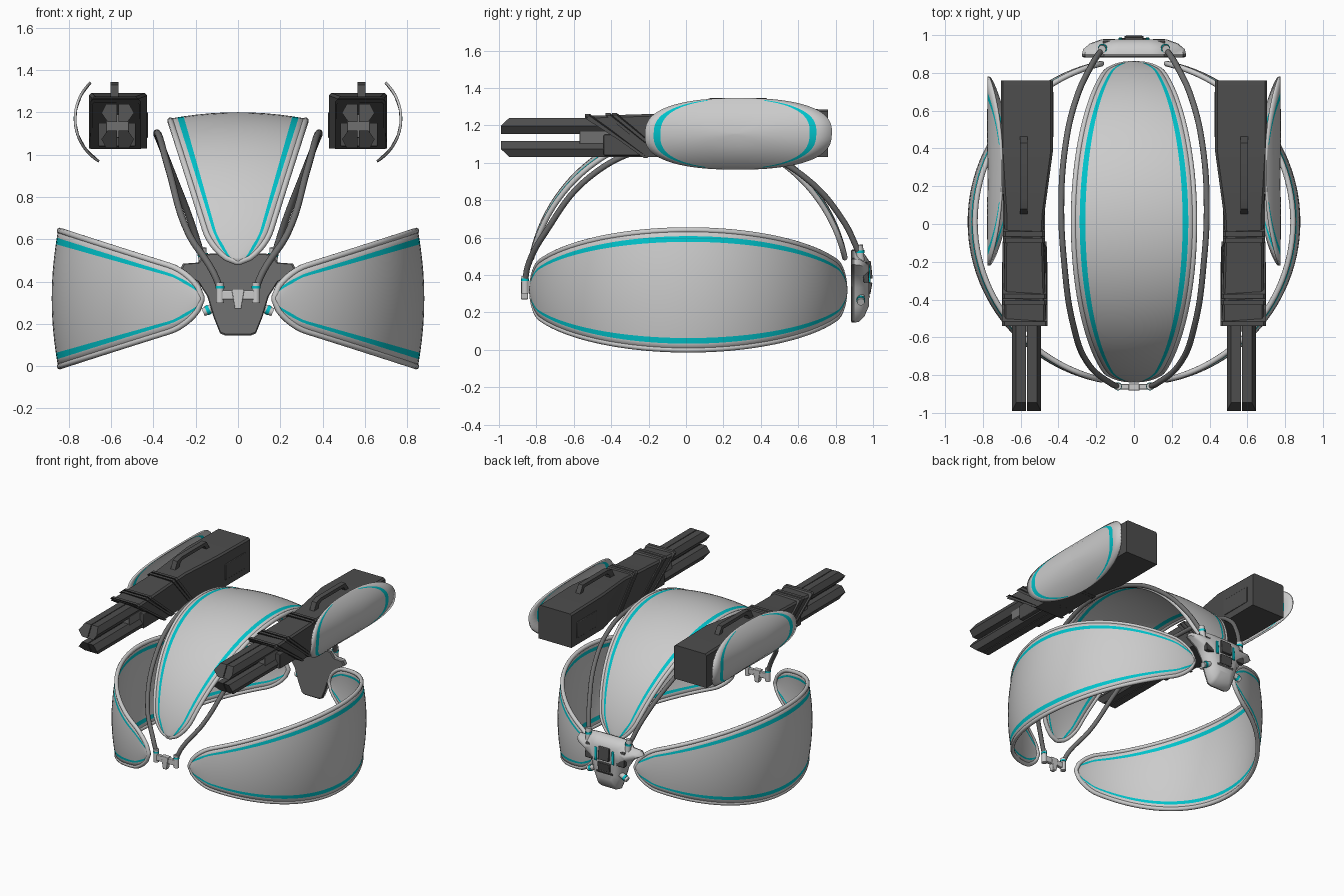
import bpy, bmesh
from math import sin, cos, pi, radians, sqrt
from mathutils import Vector

if "Cube" in bpy.data.objects:
    bpy.data.objects.remove(bpy.data.objects["Cube"])


def material(name, rgb):
    m = bpy.data.materials.new(name)
    m.diffuse_color = (*rgb, 1)
    m.use_nodes = True
    m.node_tree.nodes["Principled BSDF"].inputs["Base Color"].default_value = m.diffuse_color
    return m


TEAL = material("teal", (0.0, 0.55, 0.6))
DARK = material("dark", (0.075, 0.075, 0.075))
MID = material("mid_grey", (0.16, 0.16, 0.16))
PALE = material("pale", (0.6, 0.6, 0.6))


def finish(o, angle=35):
    bpy.ops.object.select_all(action='DESELECT')
    o.select_set(True)
    bpy.context.view_layer.objects.active = o
    bpy.ops.object.shade_smooth_by_angle(angle=radians(angle))


def mesh(name, verts, faces, mats, idx=None, thick=0, bevel=0, angle=35):
    me = bpy.data.meshes.new(name)
    me.from_pydata(verts, [], faces)
    for m in mats:
        me.materials.append(m)
    if idx:
        me.polygons.foreach_set("material_index", idx)
    bm = bmesh.new()
    bm.from_mesh(me)
    bmesh.ops.recalc_face_normals(bm, faces=bm.faces)
    bm.to_mesh(me)
    bm.free()
    o = bpy.data.objects.new(name, me)
    bpy.context.collection.objects.link(o)
    finish(o, angle)
    if thick:
        s = o.modifiers.new("thickness", 'SOLIDIFY')
        s.thickness, s.offset = thick, 0
    if bevel:
        b = o.modifiers.new("bevel", 'BEVEL')
        b.width, b.segments = bevel, 2
    return o


def loft(name, rings, mat, bevel=0, angle=35):
    """Skin equal-length closed rings and cap both ends."""
    n = len(rings[0])
    verts = [p for r in rings for p in r]
    faces = [(k*n+i, k*n+(i+1) % n, (k+1)*n+(i+1) % n, (k+1)*n+i)
             for k in range(len(rings)-1) for i in range(n)]
    faces += [tuple(range(n)), tuple(range(len(verts)-n, len(verts)))]
    return mesh(name, verts, faces, [mat], bevel=bevel, angle=angle)


def tube(name, pts, radius, mat, cyclic=False):
    cu = bpy.data.curves.new(name, 'CURVE')
    cu.dimensions = '3D'
    cu.bevel_depth, cu.bevel_resolution, cu.resolution_u = radius, 3, 8
    cu.use_fill_caps = True
    sp = cu.splines.new('POLY' if cyclic else 'BEZIER')
    target = sp.points if cyclic else sp.bezier_points
    target.add(len(pts)-1)
    for q, p in zip(target, pts):
        if cyclic:
            q.co = (*p, 1)
        else:
            q.co = p
            q.handle_left_type = q.handle_right_type = 'AUTO'
    sp.use_cyclic_u = cyclic
    cu.materials.append(mat)
    o = bpy.data.objects.new(name, cu)
    bpy.context.collection.objects.link(o)
    finish_select = bpy.context.view_layer.objects
    bpy.ops.object.select_all(action='DESELECT')
    o.select_set(True)
    finish_select.active = o
    bpy.ops.object.convert(target='MESH')
    finish(bpy.context.object, 50)


def rod(name, a, b, radius, mat):
    a, b = Vector(a), Vector(b)
    bpy.ops.mesh.primitive_cylinder_add(vertices=20, radius=radius, depth=(b-a).length, location=(a+b)/2)
    o = bpy.context.object
    o.name = name
    o.rotation_euler = (b-a).to_track_quat('Z', 'Y').to_euler()
    o.data.materials.append(mat)
    finish(o)


def box(name, x, y, z, mat, bevel=0.004):
    rings = [[(x[0], v, z[0]), (x[1], v, z[0]), (x[1], v, z[1]), (x[0], v, z[1])] for v in y]
    return loft(name, rings, mat, bevel)


# Curved petals: arcs around the y axis line at z = 0.32
T0, TR = radians(78.5), radians(68)


def half_width(t):
    w, a = 0.055 + 0.265*cos(t), abs(t)
    return w * (sqrt(max(0.004, 1-((a-TR)/(T0-TR))**2)) if a > TR else 1)


def petal_point(t, s, turn):
    w = half_width(t)
    R = 0.872 - 0.03*cos(t)*(s/w)**2
    r, y = R*cos(t), 0.012 + 0.86*sin(t)*R/0.872
    return (r*cos(turn) - s*sin(turn), y, 0.32 + r*sin(turn) + s*cos(turn))


def petal(name, turn):
    N = 64
    ts = [T0*sin(pi/2*(2*i/N-1))*0.5 + T0*(2*i/N-1)*0.5 for i in range(N+1)]
    verts, faces, idx = [], [], []
    for t in ts:
        w = half_width(t)
        e1, e2 = min(0.034, 0.25*w), min(0.034+0.026*cos(t)+0.004, 0.4*w)
        inner = w-e2
        row = [-w, -w+e1] + [inner*k/4 for k in range(-4, 5)] + [w-e1, w]
        verts += [petal_point(t, s, turn) for s in row]
    C = 13
    for i in range(N):
        for j in range(C-1):
            faces.append((i*C+j, i*C+j+1, (i+1)*C+j+1, (i+1)*C+j))
            idx.append(1 if j in (1, C-3) else 0)
    mesh(name, verts, faces, [PALE, TEAL], idx, thick=0.018)
    edge = [petal_point(t, half_width(t), turn) for t in ts]
    edge += [petal_point(t, -half_width(t), turn) for t in reversed(ts)]
    tube(name + "_rim", edge, 0.015, PALE, True)


petal("right_petal", 0)
petal("top_petal", pi/2)
petal("left_petal", pi)

# Rear pack: tapering shield with dark panels
half = [(0.09, 0.535), (0.16, 0.53), (0.19, 0.49), (0.26, 0.485), (0.275, 0.455), (0.19, 0.40),
        (0.145, 0.33), (0.115, 0.23), (0.085, 0.155), (0.06, 0.145)]
outline = half + [(-x, z) for x, z in reversed(half)]


def pack_ring(y, s):
    return [(x*s, y, 0.38+(z-0.38)*s) for x, z in outline]


loft("pack_plate", [pack_ring(0.882, 0.97), pack_ring(0.888, 1), pack_ring(0.9, 1)], MID)
loft("pack_shell", [pack_ring(0.9, 1), pack_ring(0.925, 0.98), pack_ring(0.955, 0.85), pack_ring(0.978, 0.62)], PALE, angle=50)


def panel(name, x0, x1, y0, y1, z0, z1, mat):
    ring = lambda d: [(x0, y0+d, z0), (x1, y0+d, z0), (x1, y1+d, z1), (x0, y1+d, z1)]
    loft(name, [ring(-0.03), ring(0)], mat, 0.004)


panel("pack_centre_panel", -0.045, 0.045, 0.998, 0.988, 0.38, 0.475, DARK)
panel("pack_lower_panel", -0.07, 0.07, 0.932, 0.985, 0.17, 0.29, DARK)
panel("pack_mid_panel", -0.05, 0.05, 0.985, 0.997, 0.295, 0.36, DARK)
for sx in (-1, 1):
    side = "right" if sx > 0 else "left"
    panel(side + "_pack_panel", sx*0.1, sx*0.165, 0.98, 0.97, 0.36, 0.47, DARK)
    panel(side + "_pack_light", sx*0.062, sx*0.082, 0.987, 0.982, 0.36, 0.46, TEAL)
    rod(side + "_lower_port", (sx*0.1, 0.935, 0.285), (sx*0.165, 0.935, 0.255), 0.02, PALE)
    rod(side + "_lower_port_ring", (sx*0.135, 0.935, 0.269), (sx*0.15, 0.935, 0.262), 0.023, TEAL)

    # Cable from front clasp over the top to the pack
    path = [(0.085, -0.86, 0.37), (0.12, -0.845, 0.45), (0.235, -0.75, 0.63), (0.325, -0.52, 0.92),
            (0.37, -0.2, 1.08), (0.385, 0.1, 1.1), (0.365, 0.4, 1.05), (0.31, 0.65, 0.91),
            (0.225, 0.84, 0.69), (0.17, 0.925, 0.52)]
    tube(side + "_cable", [(sx*x, y, z) for x, y, z in path], 0.016, MID)
    rod(side + "_upper_port", (sx*0.165, 0.935, 0.47), (sx*0.17, 0.925, 0.56), 0.021, PALE)
    rod(side + "_upper_port_ring", (sx*0.166, 0.93, 0.518), (sx*0.167, 0.93, 0.533), 0.024, TEAL)
    rod(side + "_clasp_post", (sx*0.085, -0.86, 0.3), (sx*0.085, -0.86, 0.395), 0.019, PALE)
    rod(side + "_clasp_ring", (sx*0.085, -0.86, 0.368), (sx*0.085, -0.86, 0.38), 0.021, TEAL)

    # Launcher body: rectangular sections (top y, bottom y, inner x, outer x, bottom z, top z)
    def section(yt, yb, x0, x1, z0, z1):
        c = 0.012
        pts = [(x0, yb, z0), (x1, yb, z0), (x1, yt, z1-c), (x1-c, yt, z1), (x0+c, yt, z1), (x0, yt, z1-c)]
        return [(sx*x, y, z) for x, y, z in pts]

    loft(side + "_launcher_body", [section(0.76, 0.76, 0.43, 0.705, 1.03, 1.285),
         section(0.38, 0.38, 0.43, 0.705, 1.03, 1.292), section(0.05, 0.2, 0.475, 0.685, 1.03, 1.275),
         section(-0.05, 0.15, 0.48, 0.685, 1.03, 1.265), section(-0.54, -0.22, 0.465, 0.69, 1.03, 1.25)], DARK, angle=20)
    for k, yt in enumerate((-0.04, -0.075, -0.37, -0.405, -0.515)):
        f = (yt+0.05)/-0.49
        yb = 0.15 - 0.37*f
        g = 0.008
        dims = (0.48-0.015*f-g, 0.685+0.005*f+g, 1.03-g/2, 1.268-0.015*f+g)
        loft(f"{side}_launcher_rib_{k}", [section(yt, yb, *dims), section(yt-0.025, yb-0.025, *dims)], DARK, angle=20)

    # Four blade-like rails, chamfered at the tip
    for row, (zi, zo) in enumerate(((1.155, 1.24), (1.115, 1.032))):
        for col, (xi, xo) in enumerate(((0.566, 0.492), (0.572, 0.646))):
            zm = (zi+zo)/2
            prof = [(xi, zi), (xi*0.4+xo*0.6, zi), (xo, zm), (xi*0.3+xo*0.7, zo), (xi, zo)]
            rings = [[(sx*x, y - (0.045 if abs(z-zo) > 0.01 and y < -0.9 else 0), z) for x, z in prof] for y in (-0.2, -0.945)]
            loft(f"{side}_rail_{row}_{col}", rings, DARK, angle=20)
    xs = sorted((sx*0.515, sx*0.625))
    box(side + "_rail_core", xs, (-0.57, -0.2), (1.08, 1.19), MID)
    box(side + "_rail_side_block", sorted((sx*0.485, sx*0.66)), (-0.44, -0.15), (1.04, 1.15), DARK)
    box(side + "_body_panel", sorted((sx*0.425, sx*0.45)), (0.46, 0.7), (1.08, 1.2), DARK)

    # Carry handle
    hx = sorted((sx*0.565, sx*0.603))
    prof = [(0.05, 1.27), (0.08, 1.33), (0.13, 1.345), (0.43, 1.345), (0.47, 1.28), (0.435, 1.28),
            (0.41, 1.32), (0.14, 1.32), (0.11, 1.3), (0.1, 1.27)]
    loft(side + "_handle", [[(x, y, z) for y, z in prof] for x in hx], DARK, angle=20)

    # Side fin: rounded outline wrapped on a cylinder, teal crescents at the ends
    M = 72
    verts, faces, idx = [], [], []
    for ring in range(6):
        for i in range(M):
            a = 2*pi*i/M
            c = abs(cos(a))
            outer = 1 - 0.13*c
            s = (0.02, 0.35*outer, 0.7*outer, outer - 0.012 - 0.06*c*c, outer, 1)[ring]
            cy = 0.28 if ring == 5 else 0.262
            y = cy + 0.5*s*abs(cos(a))**0.85*(1 if cos(a) > 0 else -1)
            z = 1.155 + 0.187*s*abs(sin(a))**0.75*(1 if sin(a) > 0 else -1)
            y += 0.1*(z-1.155)*0.3
            verts.append((sx*(0.535+sqrt(0.236**2-(z-1.17)**2)), y, z))
    for r in range(5):
        for i in range(M):
            faces.append((r*M+i, r*M+(i+1) % M, (r+1)*M+(i+1) % M, (r+1)*M+i))
            idx.append(1 if r == 3 and abs(cos(2*pi*(i+0.5)/M)) > 0.3 else 0)
    faces.append(tuple(range(M)))
    idx.append(0)
    mesh(side + "_fin", verts, faces, [PALE, TEAL], idx, thick=0.012)

# Front clasp bridge
box("clasp_bar", (-0.085, 0.085), (-0.875, -0.848), (0.315, 0.358), PALE)
loft("clasp_tongue", [[(x, y, z) for x, z in ((-0.03, 0.365), (0.03, 0.365), (0.015, 0.27), (-0.015, 0.27))]
                      for y in (-0.882, -0.845)], PALE, 0.004)
